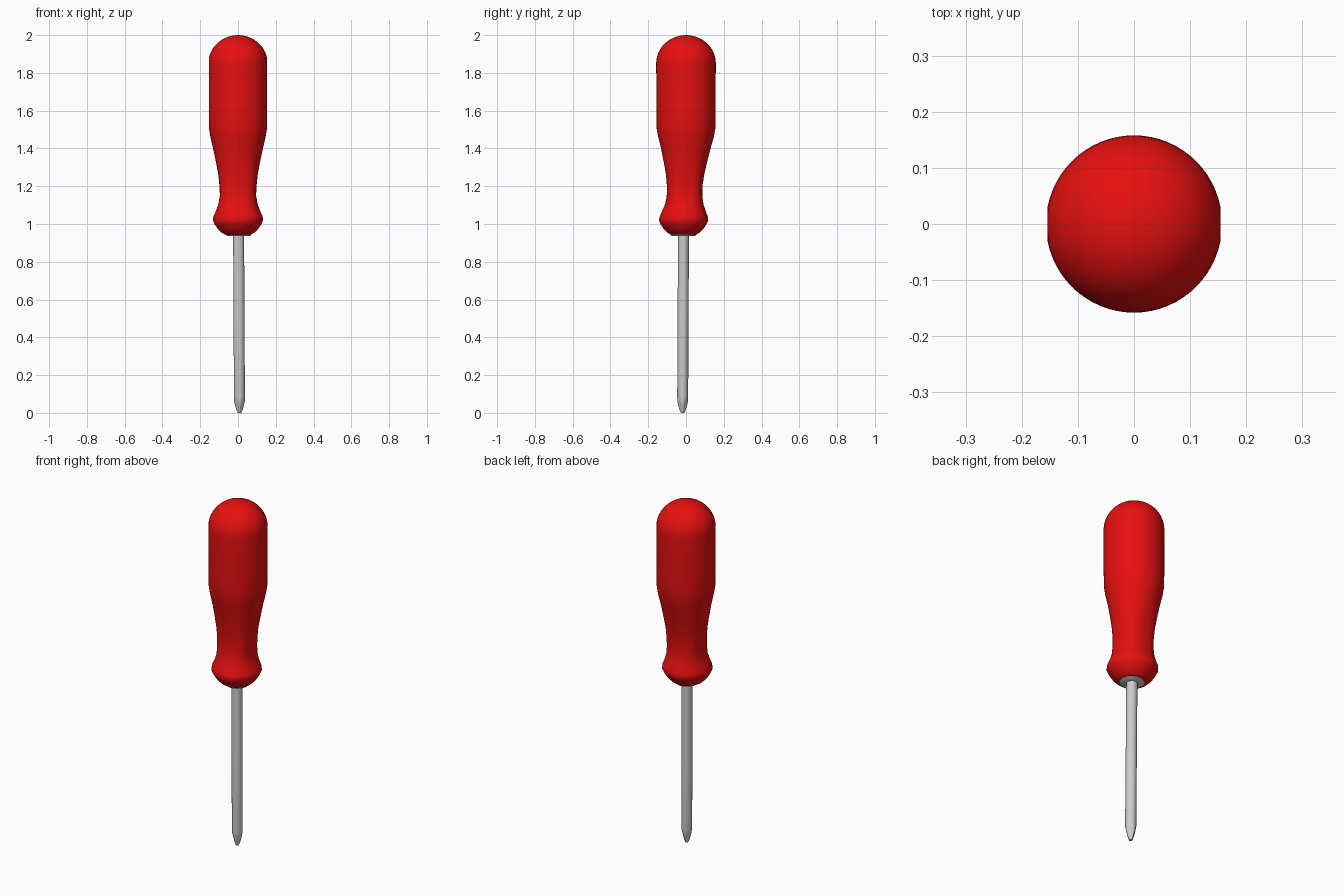
import bpy, bmesh
from math import sin, cos, tau, pi, sqrt, radians

if "Cube" in bpy.data.objects:
    bpy.data.objects.remove(bpy.data.objects["Cube"])


def loft(name, rings, point, sides, color=None):
    """Skin a stack of closed rings; point(ring, angle) gives each vertex."""
    bm = bmesh.new()
    loops = [[bm.verts.new(point(r, tau * i / sides)) for i in range(sides)] for r in rings]
    for a, b in zip(loops, loops[1:]):
        for i in range(sides):
            j = (i + 1) % sides
            bm.faces.new((a[i], a[j], b[j], b[i]))
    bm.faces.new(loops[0][::-1])
    bm.faces.new(loops[-1])
    bmesh.ops.recalc_face_normals(bm, faces=bm.faces)
    me = bpy.data.meshes.new(name)
    bm.to_mesh(me)
    bm.free()
    ob = bpy.data.objects.new(name, me)
    bpy.context.collection.objects.link(ob)
    if color:
        mat = bpy.data.materials.new(name + "_material")
        mat.diffuse_color = color
        mat.use_nodes = True
        mat.node_tree.nodes["Principled BSDF"].inputs["Base Color"].default_value = mat.diffuse_color
        me.materials.append(mat)
    bpy.ops.object.select_all(action='DESELECT')
    bpy.context.view_layer.objects.active = ob
    ob.select_set(True)
    bpy.ops.object.shade_smooth_by_angle(angle=radians(40))
    return ob


# Handle: rings of (z, x radius, y radius, diagonal bulge, y centre)
handle_rings = [
    (0.943, 0.066, 0.066, 0, -0.013),
    (0.955, 0.088, 0.086, 0, -0.013),
    (0.975, 0.108, 0.106, 0, -0.013),
    (1.000, 0.124, 0.122, 0, -0.013),
    (1.020, 0.133, 0.131, 0.01, -0.013),
    (1.040, 0.130, 0.127, 0.02, -0.012),
    (1.070, 0.117, 0.115, 0.03, -0.011),
    (1.105, 0.104, 0.101, 0.07, -0.009),
    (1.150, 0.096, 0.094, 0.12, -0.008),
    (1.200, 0.098, 0.094, 0.11, -0.007),
    (1.260, 0.104, 0.101, 0.08, -0.005),
    (1.330, 0.117, 0.115, 0.05, -0.003),
    (1.400, 0.132, 0.131, 0.02, -0.001),
    (1.460, 0.146, 0.147, 0.01, 0),
    (1.510, 0.155, 0.156, 0, 0),
    (1.600, 0.157, 0.157, 0, 0),
    (1.750, 0.157, 0.157, 0, 0),
    (1.850, 0.157, 0.158, 0, 0),
]
# Rounded butt of the handle
for k in range(1, 12):
    t = pi / 2 * k / 11.3
    handle_rings.append((1.85 + 0.15 * sin(t), 0.157 * cos(t), 0.158 * cos(t), 0, 0))


def handle_point(r, a):
    z, rx, ry, bulge, cy = r
    f = 1 + bulge * sin(2 * a) ** 2
    x = rx * f * cos(a)
    return (max(-0.154, min(0.154, x)), cy + ry * f * sin(a), z)


loft("handle", handle_rings, handle_point, 64, (0.8, 0.005, 0.005, 1))


# Steel parts lean slightly along the blade axis; flute cuts the cross-head tip
def steel_point(r, a):
    z, rad, flute = r
    rr = rad * (1 - flute * (0.5 - 0.5 * cos(4 * a)))
    return (0.008 - 0.005 * z + rr * cos(a), -0.018 + 0.005 * z + rr * sin(a), z)


loft("collar", [(0.936, 0.060, 0), (0.940, 0.065, 0), (0.944, 0.065, 0)], steel_point, 48)
loft("shaft", [
    (0.0, 0.009, 0.1),
    (0.015, 0.016, 0.25),
    (0.035, 0.022, 0.25),
    (0.060, 0.028, 0.15),
    (0.085, 0.029, 0),
    (0.500, 0.029, 0),
    (0.940, 0.029, 0),
], steel_point, 32)
